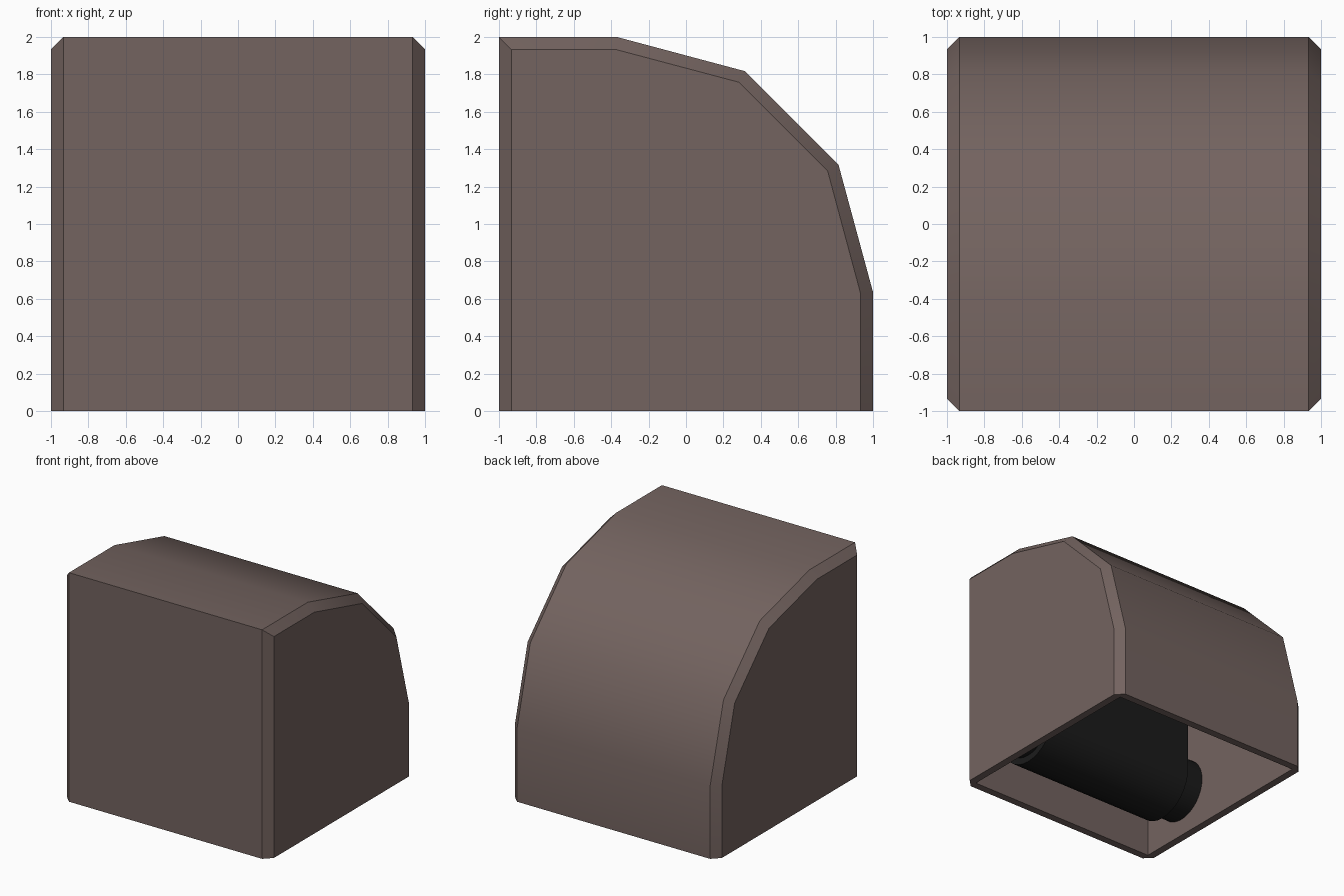
import bpy, bmesh, math

if "Cube" in bpy.data.objects:
    bpy.data.objects.remove(bpy.data.objects["Cube"])


def material(name, col):
    m = bpy.data.materials.new(name)
    m.diffuse_color = (*col, 1)
    m.use_nodes = True
    m.node_tree.nodes["Principled BSDF"].inputs["Base Color"].default_value = m.diffuse_color
    return m


BROWN = material("dusty brown", (0.172, 0.125, 0.115))
BLACK = material("black", (0.011, 0.011, 0.011))


def finish(bm, name, mat):
    bmesh.ops.recalc_face_normals(bm, faces=bm.faces[:])
    me = bpy.data.meshes.new(name)
    bm.to_mesh(me)
    bm.free()
    me.materials.append(mat)
    ob = bpy.data.objects.new(name, me)
    bpy.context.collection.objects.link(ob)
    bpy.ops.object.select_all(action='DESELECT')
    ob.select_set(True)
    bpy.context.view_layer.objects.active = ob
    bpy.ops.object.shade_smooth_by_angle(angle=math.radians(35))
    return ob


def section(bm, x, profile):
    return [bm.verts.new((x, y, z)) for y, z in profile]


def skin(bm, a, b):
    for i in range(len(a) - 1):
        bm.faces.new((a[i], a[i + 1], b[i + 1], b[i]))


# hollow housing: side profiles (y, z), outer and inset by the bevel/wall width
W = 0.933
outer = [(-1, 0), (-1, 2), (-0.37, 2), (0.315, 1.817), (0.815, 1.318), (1, 0.635), (1, 0)]
inset = [(-W, 0), (-W, W + 1), (-0.375, W + 1), (0.283, 1.758), (0.757, 1.285), (W, 0.63), (W, 0)]
bm = bmesh.new()
s = [section(bm, x, p) for x, p in ((-1, inset), (-W, outer), (W, outer), (1, inset))]
c = [section(bm, x, inset) for x in (-W, W)]
for a, b in zip(s, s[1:]):
    skin(bm, a, b)
skin(bm, *c)
for loop in (s[0], s[3], c[0], c[1]):
    bm.faces.new(loop)
# bottom rim
for k in (0, -1):
    bm.faces.new((s[1][k], s[2][k], c[1][k], c[0][k]))
    bm.faces.new((s[0][k], s[1][k], c[0][k]))
    bm.faces.new((s[3][k], s[2][k], c[1][k]))
for o, i in ((s[0], c[0]), (s[3], c[1])):
    bm.faces.new((o[0], o[-1], i[-1], i[0]))
finish(bm, "housing", BROWN)

# inner mount: upright block with a rounded lower edge
YC, ZC, R, HALF = -0.5, 0.42, 0.33, 0.73


def arc(r, a0, a1, n):
    return [(YC + r * math.cos(a0 + (a1 - a0) * i / n),
             ZC + r * math.sin(a0 + (a1 - a0) * i / n)) for i in range(n + 1)]


def prism(name, x0, x1, profile):
    bm = bmesh.new()
    a, b = section(bm, x0, profile), section(bm, x1, profile)
    skin(bm, a + a[:1], b + b[:1])
    bm.faces.new(a)
    bm.faces.new(b)
    finish(bm, name, BLACK)


prism("mount_block", -HALF, HALF,
      [(YC - R, 1.93)] + arc(R, math.pi, 2 * math.pi, 16) + [(YC + R, 1.93)])

# axle stubs reaching the side walls
for side, name in ((-1, "left_axle"), (1, "right_axle")):
    prism(name, side * (HALF - 0.02), side * 0.932, arc(0.27, 0, 2 * math.pi, 32)[:-1])
